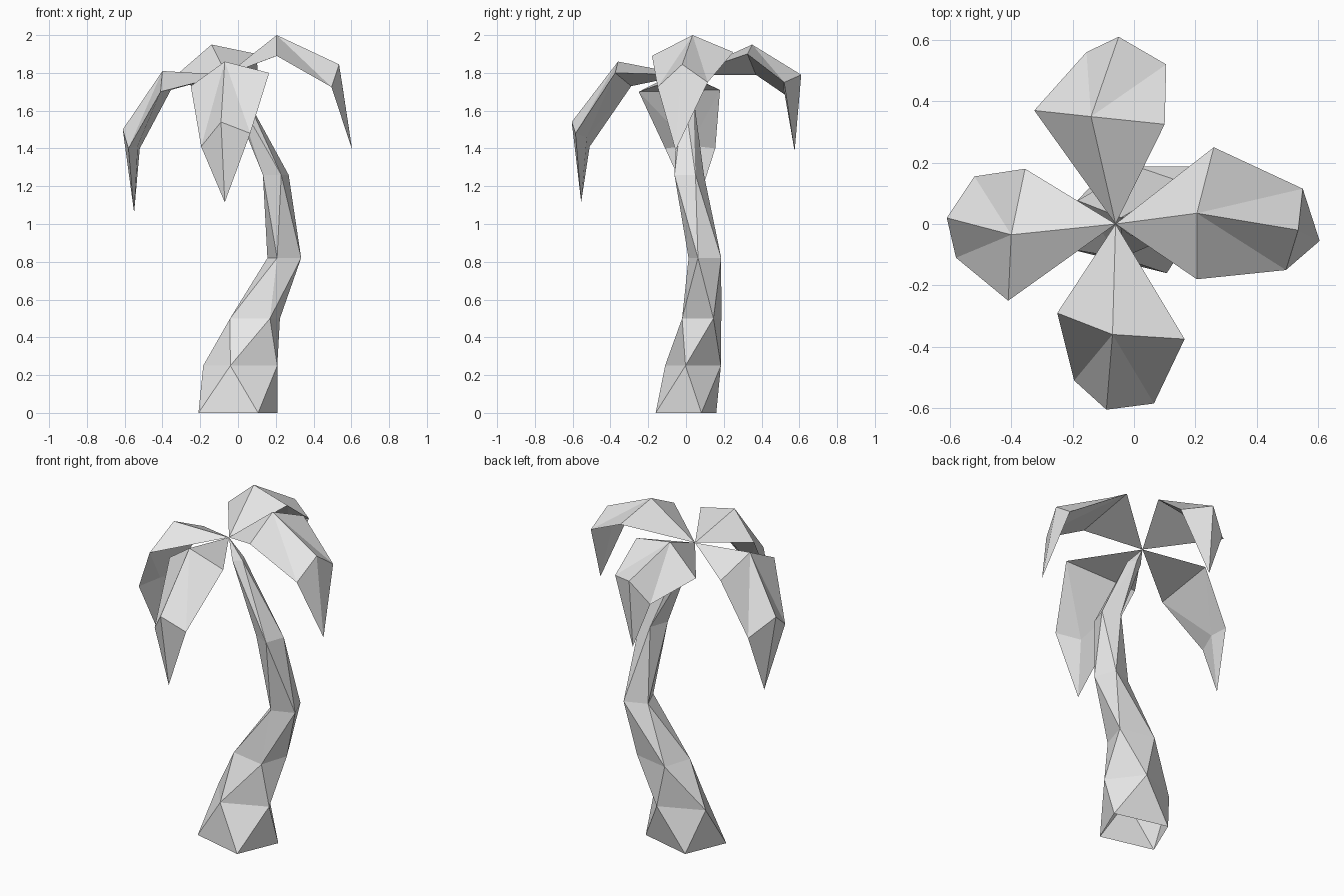
import bpy
import bmesh
from math import cos, sin, radians
from mathutils import Vector

default_cube = bpy.data.objects.get("Cube")
if default_cube:
    bpy.data.objects.remove(default_cube, do_unlink=True)

# One flat colour for the whole tree
pale_grey = bpy.data.materials.new("pale_grey")
pale_grey.use_nodes = True
colour = (0.8, 0.8, 0.8, 1)
pale_grey.diffuse_color = colour
pale_grey.node_tree.nodes["Principled BSDF"].inputs["Base Color"].default_value = colour

CROWN = Vector((-0.06, 0, 1.79))
SIDES = 4


def finish(bm, name):
    """Turn a bmesh into a flat shaded, coloured object."""
    bmesh.ops.recalc_face_normals(bm, faces=bm.faces)
    mesh = bpy.data.meshes.new(name)
    bm.to_mesh(mesh)
    bm.free()
    mesh.materials.append(pale_grey)
    obj = bpy.data.objects.new(name, mesh)
    bpy.context.collection.objects.link(obj)


def make_trunk(rings):
    """Stack four-sided rings, each turned an eighth, joined by zigzag triangles."""
    bm = bmesh.new()
    loops = []
    for x, y, z, width, depth, turn in rings:
        loop = []
        for side in range(SIDES):
            angle = radians(turn + side * 360 / SIDES)
            point = (x + width * cos(angle), y + depth * sin(angle), z)
            loop.append(bm.verts.new(point))
        loops.append(loop)

    for level, (lower, upper) in enumerate(zip(loops, loops[1:])):
        # Rings lead and lag by an eighth turn alternately
        for side in range(SIDES):
            after = (side + 1) % SIDES
            if level % 2:
                bm.faces.new((lower[side], lower[after], upper[after]))
                bm.faces.new((lower[side], upper[after], upper[side]))
            else:
                bm.faces.new((lower[side], lower[after], upper[side]))
                bm.faces.new((lower[after], upper[after], upper[side]))

    # Pointed top, open foot
    apex = bm.verts.new(CROWN)
    for side in range(SIDES):
        bm.faces.new((loops[-1][side], loops[-1][(side + 1) % SIDES], apex))
    finish(bm, "trunk")


def make_frond(name, ridge, bend, edge_a, edge_b, tip):
    """Closed leaf: a ridged top with drooping edges and a flatter underside."""
    bm = bmesh.new()
    # The underside bends between the two narrow edge points, a little inward
    belly_point = (Vector(edge_a[1]) + Vector(edge_b[1])) / 2
    belly_point = belly_point.lerp(CROWN, 0.04)
    root, top, knee, end, belly = (
        bm.verts.new(p) for p in (CROWN, ridge, bend, tip, belly_point))
    wide_verts = []
    for edge in (edge_a, edge_b):
        wide, narrow = (bm.verts.new(p) for p in edge)
        wide_verts.append(wide)
        for tri in ((root, wide, top), (top, wide, narrow),
                    (top, narrow, knee), (knee, narrow, end),
                    (wide, belly, narrow), (narrow, belly, end)):
            bm.faces.new(tri)
    bm.faces.new((root, *wide_verts))
    bm.faces.new((belly, *wide_verts))
    finish(bm, name)


# Trunk rings: centre x, y, height, half width, half depth, turn
make_trunk([
    (0, 0, 0, 0.235, 0.18, 207),
    (0.012, 0.037, 0.25, 0.203, 0.153, 255),
    (0.09, 0.083, 0.5, 0.154, 0.121, 211),
    (0.245, 0.1, 0.82, 0.097, 0.094, 247),
    (0.2, 0.017, 1.26, 0.074, 0.085, 203),
    (0, 0, 1.68, 0.04, 0.04, 255),
])

# Fronds: ridge top, ridge bend, two edges running outward, tip
make_frond(
    "front_frond",
    ridge=(-0.07, -0.36, 1.86), bend=(-0.09, -0.605, 1.54),
    edge_a=((-0.25, -0.29, 1.73), (-0.195, -0.51, 1.41)),
    edge_b=((0.165, -0.375, 1.8), (0.065, -0.585, 1.48)),
    tip=(-0.07, -0.555, 1.115))
make_frond(
    "right_frond",
    ridge=(-0.4, -0.035, 1.81), bend=(-0.61, 0.02, 1.5),
    edge_a=((-0.355, 0.18, 1.71), (-0.52, 0.155, 1.4)),
    edge_b=((-0.41, -0.25, 1.7), (-0.58, -0.11, 1.4)),
    tip=(-0.55, 0.045, 1.06))
make_frond(
    "back_frond",
    ridge=(-0.14, 0.35, 1.95), bend=(-0.05, 0.61, 1.79),
    edge_a=((0.1, 0.325, 1.9), (0.105, 0.52, 1.75)),
    edge_b=((-0.325, 0.37, 1.79), (-0.155, 0.56, 1.66)),
    tip=(-0.05, 0.575, 1.385))
make_frond(
    "left_frond",
    ridge=(0.205, 0.035, 2), bend=(0.535, -0.02, 1.845),
    edge_a=((0.205, -0.18, 1.89), (0.495, -0.15, 1.725)),
    edge_b=((0.26, 0.25, 1.91), (0.55, 0.115, 1.75)),
    tip=(0.605, -0.055, 1.39))
